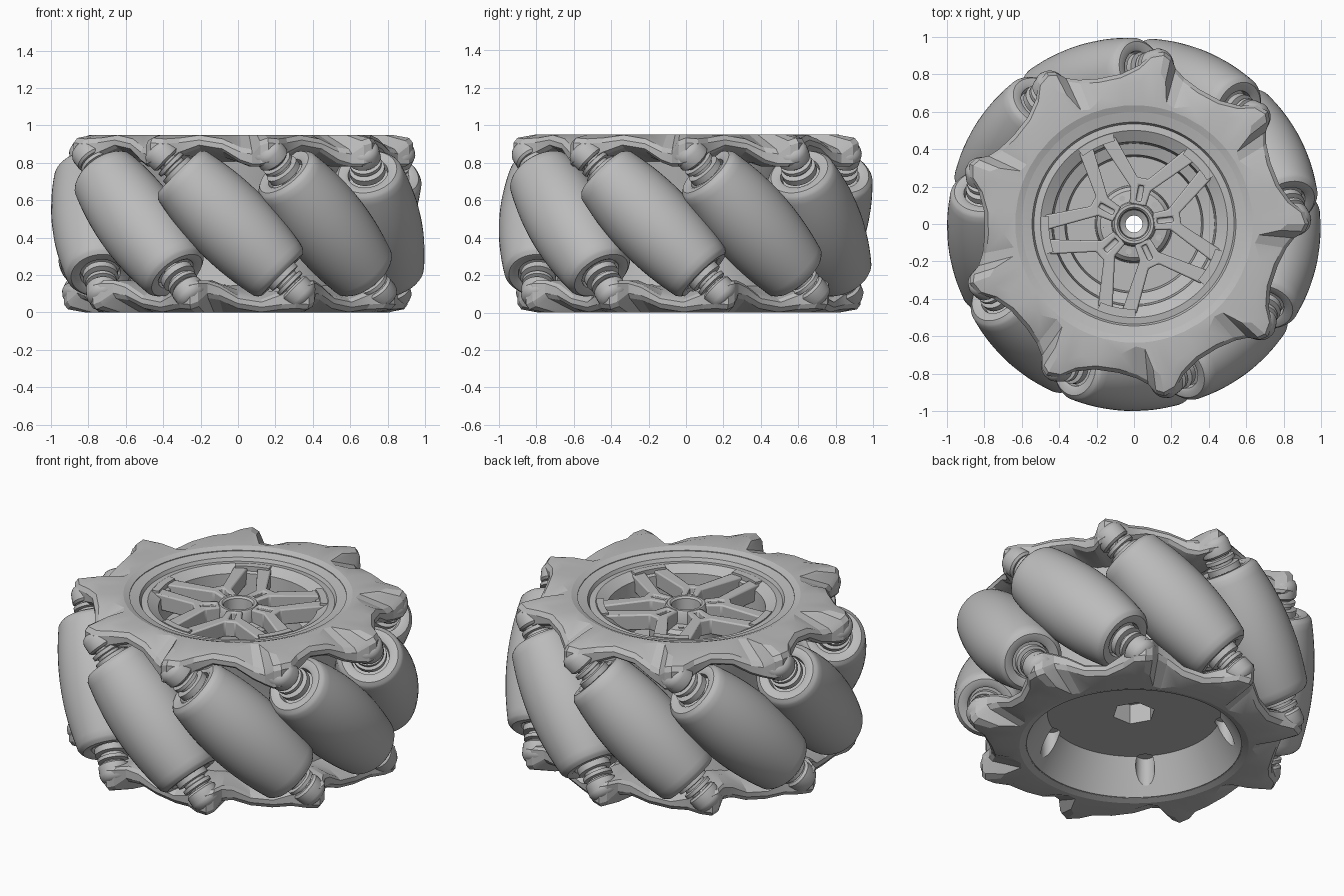
import bpy, bmesh
from math import sin, cos, pi, radians, sqrt
from mathutils import Matrix, Vector

cube = bpy.data.objects.get("Cube")
if cube:
    bpy.data.objects.remove(cube)

COUNT = 9            # rollers
STEP = 2 * pi / COUNT
MID = 0.475          # half height
AXIS_R = 0.775       # distance of roller axes from the wheel centre
FIRST = radians(27)  # angle of the first roller

grey = bpy.data.materials.new("plain_grey")
grey.use_nodes = True
grey.diffuse_color = (0.5, 0.5, 0.5, 1)
grey.node_tree.nodes["Principled BSDF"].inputs["Base Color"].default_value = (0.5, 0.5, 0.5, 1)


def finish(name, bm, angle=30, matrix=None):
    bmesh.ops.recalc_face_normals(bm, faces=bm.faces)
    mesh = bpy.data.meshes.new(name)
    bm.to_mesh(mesh)
    bm.free()
    mesh.materials.append(grey)
    mesh.shade_smooth()
    mesh.set_sharp_from_angle(angle=radians(angle))
    return place(name, mesh, matrix)


def place(name, mesh, matrix=None):
    obj = bpy.data.objects.new(name, mesh)
    bpy.context.scene.collection.objects.link(obj)
    if matrix:
        obj.matrix_world = matrix
    return obj


def loft(bm, rings):
    """Join closed rings of points into a closed loop of quads."""
    rows = [[bm.verts.new(p) for p in ring] for ring in rings]
    for i, a in enumerate(rows):
        b = rows[(i + 1) % len(rows)]
        for j in range(len(a)):
            k = (j + 1) % len(a)
            bm.faces.new((a[j], a[k], b[k], b[j]))


def lathe(name, profile, seg=48, angle=30):
    """Spin a closed (radius, height) outline about z."""
    bm = bmesh.new()
    loft(bm, [[(r * cos(2 * pi * i / seg), r * sin(2 * pi * i / seg), z) for r, z in profile]
              for i in range(seg)])
    return finish(name, bm, angle)


def prism(bm, outline, z0, z1, turn=0.0):
    """Extrude a flat outline between two heights, turned about z."""
    rot = Matrix.Rotation(turn, 4, 'Z')
    face = bm.faces.new([bm.verts.new(rot @ Vector((x, y, z0))) for x, y in outline])
    out = bmesh.ops.extrude_face_region(bm, geom=[face])
    bmesh.ops.translate(bm, vec=(0, 0, z1 - z0),
                        verts=[v for v in out["geom"] if isinstance(v, bmesh.types.BMVert)])


def circle(x, y, r, n):
    return [(x + r * cos(2 * pi * i / n), y + r * sin(2 * pi * i / n)) for i in range(n)]


def cut(obj, cutter, angle=30):
    """Subtract the cutter and bake the result."""
    mod = obj.modifiers.new("cut", 'BOOLEAN')
    mod.operation, mod.object, mod.solver = 'DIFFERENCE', cutter, 'EXACT'
    cutter.hide_render = True
    bpy.context.view_layer.update()
    graph = bpy.context.evaluated_depsgraph_get()
    mesh = bpy.data.meshes.new_from_object(obj.evaluated_get(graph))
    obj.modifiers.clear()
    obj.data = mesh
    mesh.set_sharp_from_angle(angle=radians(angle))
    bpy.data.objects.remove(cutter)


# Central drum: rim funnel on top, conical recess below
core = lathe("wheel_drum", [
    (0.045, 0.21), (0.48, 0.21), (0.595, 0.015), (0.61, 0.013), (0.64, 0.03), (0.64, 0.10),
    (0.58, 0.25), (0.58, 0.70), (0.64, 0.85), (0.64, 0.92), (0.61, 0.935), (0.545, 0.92),
    (0.535, 0.90), (0.50, 0.905), (0.44, 0.87), (0.43, 0.72), (0.37, 0.70), (0.36, 0.62),
    (0.045, 0.62)], 96)
bm = bmesh.new()
prism(bm, circle(0, 0, 0.12, 6), 0.1, 0.33)
for i in range(5):
    prism(bm, circle(0.51, 0, 0.053, 24), -0.05, 0.24, radians(-65 + 72 * i))
cut(core, finish("recess_cutter", bm))

# Hub with its stepped bore and bolts
lathe("hub", [(0.045, 0.6), (0.045, 0.80), (0.075, 0.82), (0.08, 0.885), (0.09, 0.895),
              (0.105, 0.895), (0.115, 0.88), (0.12, 0.82), (0.18, 0.81), (0.20, 0.79), (0.21, 0.6)])
bm = bmesh.new()
for i in range(5):
    prism(bm, circle(0.15, 0, 0.016, 16), 0.80, 0.82, radians(43 + 72 * i))
finish("hub_bolts", bm)

# Forked spokes
half = [(0.105, 0.045), (0.19, 0.055), (0.405, 0.265), (0.44, 0.19), (0.25, 0.03)]
fork = half + [(x, -y) for x, y in reversed(half)]
bm = bmesh.new()
slots = bmesh.new()
for i in range(5):
    turn = radians(79 + 72 * i)
    prism(bm, fork, 0.80, 0.895, turn)
    prism(slots, [(0.125, -0.014), (0.21, -0.014), (0.21, 0.014), (0.125, 0.014)], 0.85, 0.95, turn)
spokes = finish("spokes", bm)
cut(spokes, finish("slot_cutter", slots))
bev = spokes.modifiers.new("soft_edges", 'BEVEL')
bev.width, bev.segments = 0.008, 2

# Bars that close the loops between neighbouring forks at the rim
bm = bmesh.new()
for i in range(5):
    arc = [radians(a) for a in range(-12, 13, 4)]
    lip = [(0.495 * cos(a), 0.495 * sin(a)) for a in arc]
    lip += [(0.455 * cos(a), 0.455 * sin(a)) for a in reversed(arc)]
    prism(bm, lip, 0.82, 0.908, radians(43 + 72 * i))
finish("spoke_bars", bm)

# Faceted side plates: angle, outer radius, ridge radius, edge top, edge bottom
columns = [
    (0, 0.935, 0.82, 0.925, 0.79), (4, 0.915, 0.82, 0.92, 0.78), (8, 0.85, 0.76, 0.925, 0.84),
    (15, 0.805, 0.74, 0.94, 0.88), (24, 0.80, 0.70, 0.92, 0.86), (31, 0.825, 0.655, 0.875, 0.80),
    (35, 0.86, 0.67, 0.865, 0.78), (37.5, 0.915, 0.78, 0.91, 0.78)]


def side_plate(name, matrix=None):
    bm = bmesh.new()
    rings = []
    for k in range(COUNT):
        for deg, outer, ridge, top, low in columns:
            a = k * STEP + radians(deg)
            section = [(0.60, 0.80), (0.60, 0.937), (0.635, 0.95), (ridge, 0.95),
                       (outer - 0.02, top + 0.008), (outer, top - 0.018), (outer, low + 0.015),
                       (outer - 0.02, low), (0.70, min(low, 0.83))]
            rings.append([(r * cos(a), r * sin(a), z) for r, z in section])
    loft(bm, rings)
    return finish(name, bm, 18, matrix)


side_plate("top_plate")
# The lower plate is the upper one turned over about a roller's radial axis
flip = (Matrix.Translation((0, 0, MID)) @ Matrix.Rotation(pi, 4, Vector((cos(FIRST), sin(FIRST), 0)))
        @ Matrix.Translation((0, 0, -MID)))
side_plate("bottom_plate", flip)

# Barrel roller whose bulge follows the wheel's outer circle
HALF = 0.39
barrel = []
for i in range(-10, 11):
    t = HALF * i / 10 * 0.93
    barrel.append((1.0 - sqrt(AXIS_R ** 2 + t * t / 2), t))
cap = [(0.174, 0.376), (0.158, HALF), (0.125, HALF), (0.108, 0.38), (0.103, 0.345), (0.03, 0.345)]
roller = lathe("roller", [(r, -t) for r, t in reversed(cap)] + barrel + cap, 48, 40)

# Axle with washers and the rounded bosses that hold it
axle_half = [(0.05, 0.33), (0.05, 0.375), (0.095, 0.38), (0.095, 0.415), (0.065, 0.42),
             (0.065, 0.435), (0.085, 0.44), (0.085, 0.46), (0.06, 0.465), (0.06, 0.52), (0.01, 0.52)]
axle = lathe("axle", [(r, -t) for r, t in reversed(axle_half)] + axle_half, 32)
boss_outline = [(0.01, 0.475), (0.075, 0.475), (0.087, 0.487), (0.087, 0.545), (0.075, 0.57),
                (0.05, 0.585), (0.01, 0.588)]
upper_boss = lathe("upper_boss", boss_outline, 32, 40)
lower_boss = lathe("lower_boss", [(r, -t) for r, t in boss_outline], 32, 40)

# Repeat the tilted roller sets around the wheel
for k in range(COUNT):
    a = FIRST + k * STEP
    radial = Vector((cos(a), sin(a), 0))
    along = (Vector((sin(a), -cos(a), 0)) + Vector((0, 0, 1))).normalized()
    frame = Matrix((radial, along.cross(radial), along)).transposed().to_4x4()
    frame = Matrix.Translation(radial * AXIS_R + Vector((0, 0, MID))) @ frame
    for part in (roller, axle, upper_boss, lower_boss):
        if k == 0:
            part.matrix_world = frame
        else:
            place(f"{part.name}_{k + 1}", part.data, frame)
